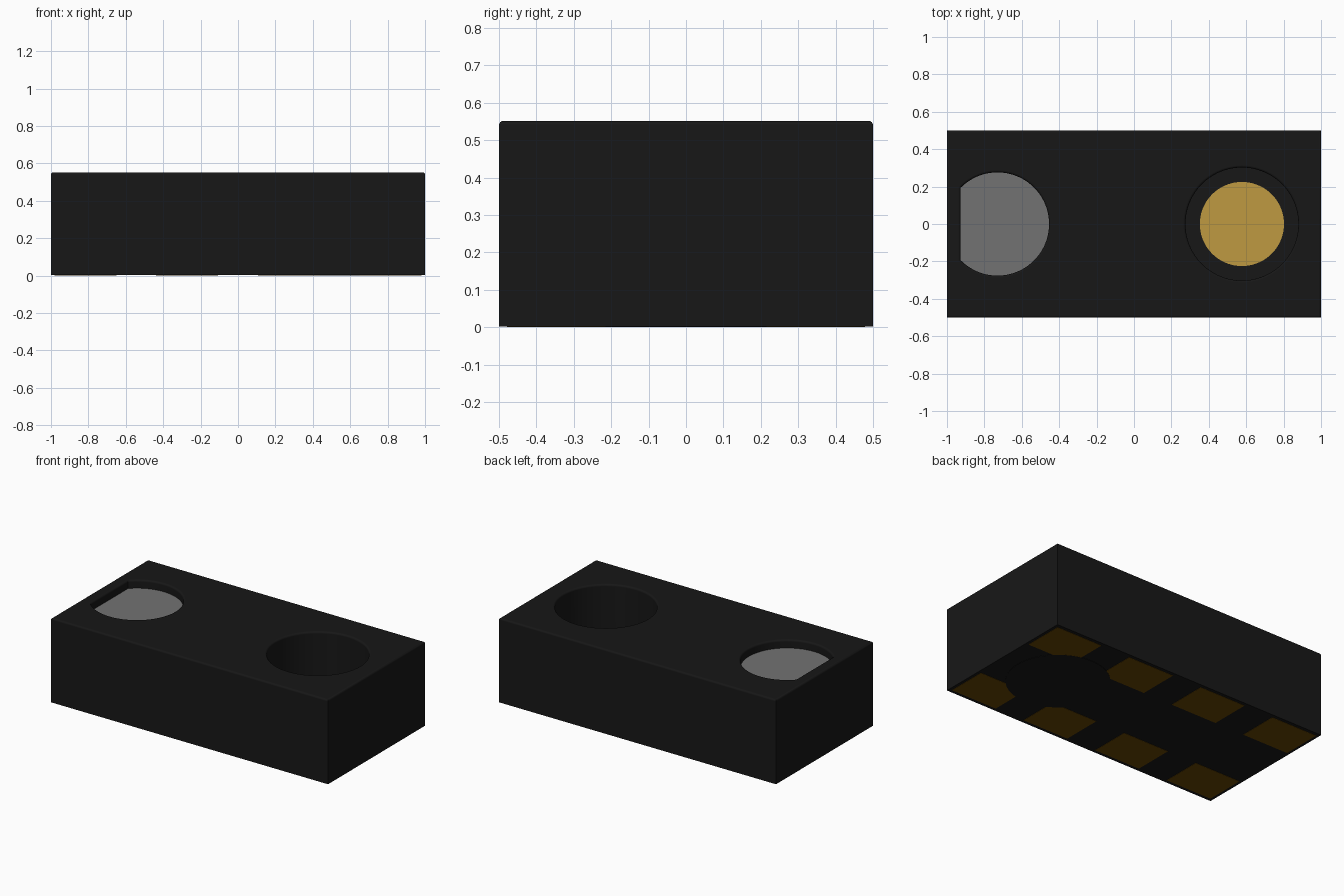
import bpy, bmesh, math

cube = bpy.data.objects.get("Cube")
if cube:
    bpy.data.objects.remove(cube, do_unlink=True)

H = 0.552            # overall height
BASE = 0.002         # underside of the housing
POCKET_Z = 0.497     # floor of the window pocket
WELL_Z = 0.03        # floor of the round well
ROUND = 0.012        # rounding of the top rims


def material(name, rgb):
    m = bpy.data.materials.new(name)
    m.use_nodes = True
    m.diffuse_color = (*rgb, 1)
    bsdf = next(n for n in m.node_tree.nodes if n.type == 'BSDF_PRINCIPLED')
    bsdf.inputs["Base Color"].default_value = (*rgb, 1)
    bsdf.inputs["Roughness"].default_value = 0.7
    return m


BLACK = material("black_plastic", (0.0085, 0.0085, 0.0085))
GREY = material("grey_window", (0.171, 0.171, 0.171))
GOLD = material("gold", (0.52, 0.324, 0.052))
BRONZE = material("dark_bronze", (0.13, 0.058, 0.001))


def finish(name, bm, mat):
    bmesh.ops.recalc_face_normals(bm, faces=bm.faces)
    me = bpy.data.meshes.new(name)
    bm.to_mesh(me)
    bm.free()
    me.materials.append(mat)
    ob = bpy.data.objects.new(name, me)
    bpy.context.collection.objects.link(ob)
    return ob


def box(name, x0, x1, y0, y1, z0, z1, mat, bevel=0):
    bm = bmesh.new()
    bmesh.ops.create_cube(bm, size=1)
    top = [e for e in bm.edges if all(v.co.z > 0 for v in e.verts)]
    for v in bm.verts:
        v.co.x = x1 if v.co.x > 0 else x0
        v.co.y = y1 if v.co.y > 0 else y0
        v.co.z = z1 if v.co.z > 0 else z0
    if bevel:        # round the top rim only
        bmesh.ops.bevel(bm, geom=top, offset=bevel, segments=4,
                        profile=0.5, affect='EDGES')
    return finish(name, bm, mat)


def outline(cx, r, flat=None, n=72):
    """Circle, or a circle cut straight at distance `flat` towards -x."""
    if flat is None:
        return [(cx + r * math.cos(2 * math.pi * i / n),
                 r * math.sin(2 * math.pi * i / n)) for i in range(n)]
    a = math.acos(-flat / r)
    return [(cx + r * math.cos(-a + 2 * a * i / n),
             r * math.sin(-a + 2 * a * i / n)) for i in range(n + 1)]


def loft(name, cx, r, flat, levels, mat):
    """Stack outlines grown by `grow` at each height into a closed solid."""
    bm = bmesh.new()
    rings = []
    for grow, z in levels:
        pts = outline(cx, r + grow, None if flat is None else flat + grow)
        rings.append([bm.verts.new((x, y, z)) for x, y in pts])
    for lo, hi in zip(rings, rings[1:]):
        for i in range(len(lo)):
            j = (i + 1) % len(lo)
            bm.faces.new((lo[i], lo[j], hi[j], hi[i]))
    bm.faces.new(rings[0][::-1])
    bm.faces.new(rings[-1])
    return finish(name, bm, mat)


def smooth(ob):
    bpy.ops.object.select_all(action='DESELECT')
    ob.select_set(True)
    bpy.context.view_layer.objects.active = ob
    bpy.ops.object.shade_smooth_by_angle(angle=math.radians(35))


WINDOW = (-0.73, 0.276, 0.198)     # centre x, radius, flat distance
WELL = (0.577, 0.302, None)

# Housing with a flat-sided pocket and a deep round well, both with rounded rims
housing = box("housing", -1, 1, -0.5, 0.5, BASE, H, BLACK, bevel=ROUND)
rim = [(ROUND * (1 - math.cos(a)), H - ROUND * (1 - math.sin(a)))
       for a in (math.radians(22.5 * i) for i in range(5))]
for shape, floor in ((WINDOW, POCKET_Z), (WELL, WELL_Z)):
    cutter = loft("cutter", *shape, [(0, floor), *rim, (ROUND, H + 0.05)], BLACK)
    cutter.hide_render = True
    mod = housing.modifiers.new("cut", 'BOOLEAN')
    mod.operation = 'DIFFERENCE'
    mod.solver = 'EXACT'
    mod.object = cutter
    bpy.context.view_layer.objects.active = housing
    bpy.ops.object.modifier_apply(modifier=mod.name)
    bpy.data.objects.remove(cutter, do_unlink=True)
smooth(housing)
flat_faces = housing.modifiers.new("weighted_normals", 'WEIGHTED_NORMAL')
flat_faces.keep_sharp = True

# Grey window in the pocket and gold disc in the well
smooth(loft("window", *WINDOW, [(0.002, POCKET_Z - 0.004), (0.002, POCKET_Z + 0.002)], GREY))
smooth(loft("gold_disc", WELL[0], 0.225, None,
            [(0, WELL_Z - 0.004), (0, WELL_Z + 0.002)], GOLD))

# Contact pads: two rows of four underneath
for side, label in ((-1, "front"), (1, "back")):
    for i in range(4):
        x = -0.815 + i * 0.5433
        y0, y1 = sorted((side * 0.215, side * 0.478))
        box(f"{label}_pad_{i + 1}", x - 0.166, x + 0.166, y0, y1, 0.0007, BASE + 0.002, BRONZE)

# Round plate under the well, overlapping the nearby pads
smooth(loft("well_base", WELL[0], 0.305, None, [(0, 0), (0, BASE + 0.002)], BLACK))
